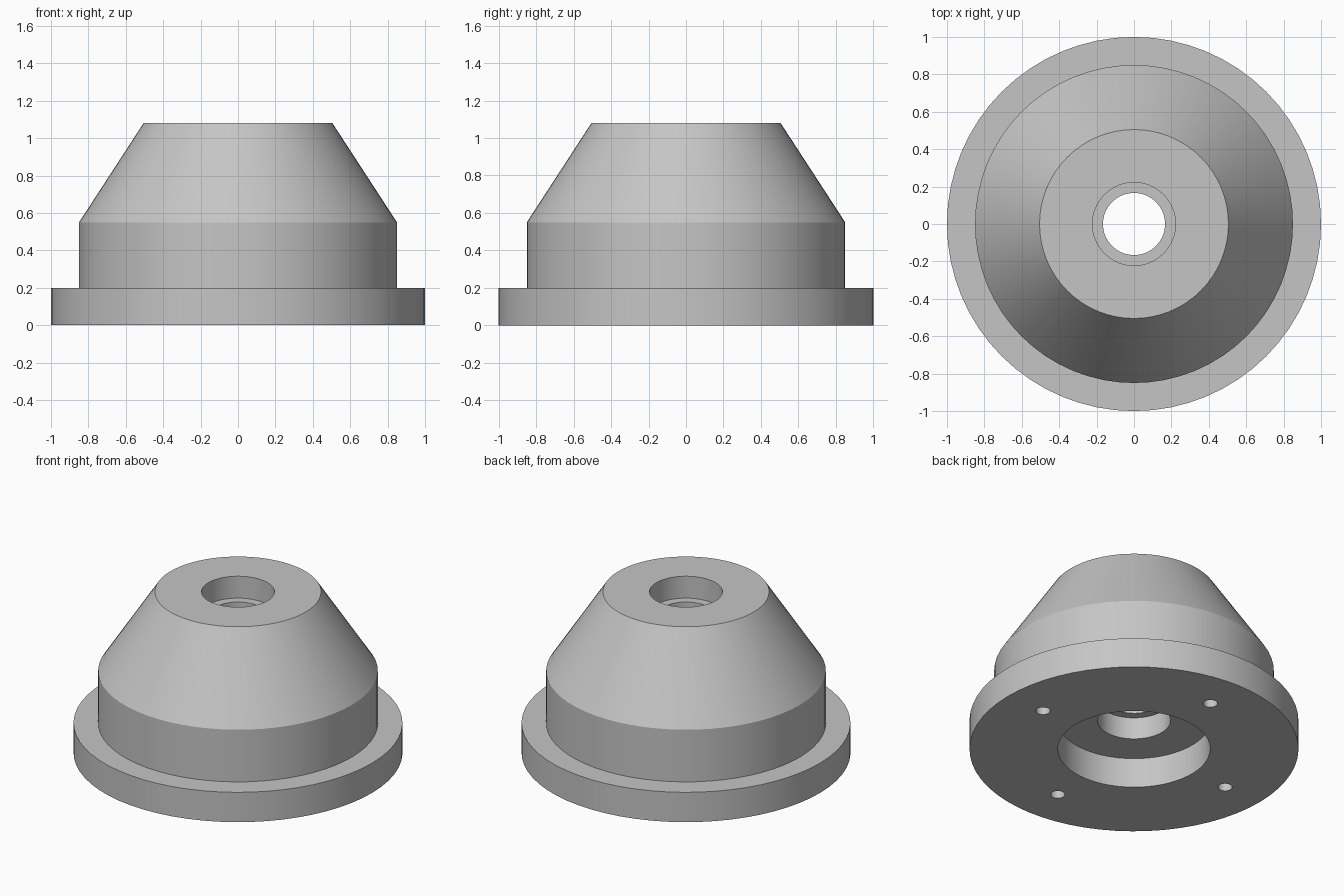
import bpy, bmesh
from math import cos, sin, pi, radians

if "Cube" in bpy.data.objects:
    bpy.data.objects.remove(bpy.data.objects["Cube"], do_unlink=True)

grey = bpy.data.materials.new("plain grey")
grey.use_nodes = True
colour = (0.56, 0.56, 0.56, 1)
grey.diffuse_color = colour
grey.node_tree.nodes["Principled BSDF"].inputs["Base Color"].default_value = colour


def lathe(name, profile, sides):
    """Spin a closed (radius, height) loop around the z axis."""
    bm = bmesh.new()
    rings = []
    for i in range(sides):
        a = 2 * pi * i / sides
        rings.append([bm.verts.new((r * cos(a), r * sin(a), z)) for r, z in profile])
    n = len(profile)
    for i in range(sides):
        here, there = rings[i], rings[(i + 1) % sides]
        for j in range(n):
            k = (j + 1) % n
            bm.faces.new((here[j], there[j], there[k], here[k]))
    bmesh.ops.recalc_face_normals(bm, faces=bm.faces)
    mesh = bpy.data.meshes.new(name)
    bm.to_mesh(mesh)
    bm.free()
    mesh.materials.append(grey)
    obj = bpy.data.objects.new(name, mesh)
    bpy.context.collection.objects.link(obj)
    return obj


# Flanged hub: flange, drum, cone, upper seat, bore, lower seat, base recess
flange_top, height = 0.20, 1.08
bore, seat, seat_depth = 0.166, 0.222, 0.147
recess, recess_top = 0.463, 0.20
hub = lathe("flanged_hub", [
    (recess, 0), (1, 0), (1, flange_top),
    (0.85, flange_top), (0.85, 0.55), (0.505, height),
    (seat, height), (seat, height - seat_depth),
    (bore, height - seat_depth), (bore, recess_top + seat_depth),
    (seat, recess_top + seat_depth), (seat, recess_top),
    (recess, recess_top),
], 64)

# Four blind screw holes in the underside
bpy.context.view_layer.objects.active = hub
for i in range(4):
    a = i * pi / 2
    bpy.ops.mesh.primitive_cylinder_add(
        vertices=24, radius=0.044, depth=0.6,
        location=(0.722 * cos(a), 0.722 * sin(a), 0))
    cutter = bpy.context.object
    cutter.name = "screw_hole_cutter"
    cutter.hide_render = True
    cutter.data.materials.append(grey)
    cut = hub.modifiers.new("screw_hole", 'BOOLEAN')
    cut.operation = 'DIFFERENCE'
    cut.solver = 'EXACT'
    cut.object = cutter
    bpy.context.view_layer.objects.active = hub
    bpy.ops.object.modifier_apply(modifier=cut.name)
    bpy.data.objects.remove(cutter, do_unlink=True)

# Smooth round walls with crisp rims
bpy.ops.object.select_all(action='DESELECT')
hub.select_set(True)
bpy.context.view_layer.objects.active = hub
bpy.ops.object.shade_smooth_by_angle(angle=radians(25))
